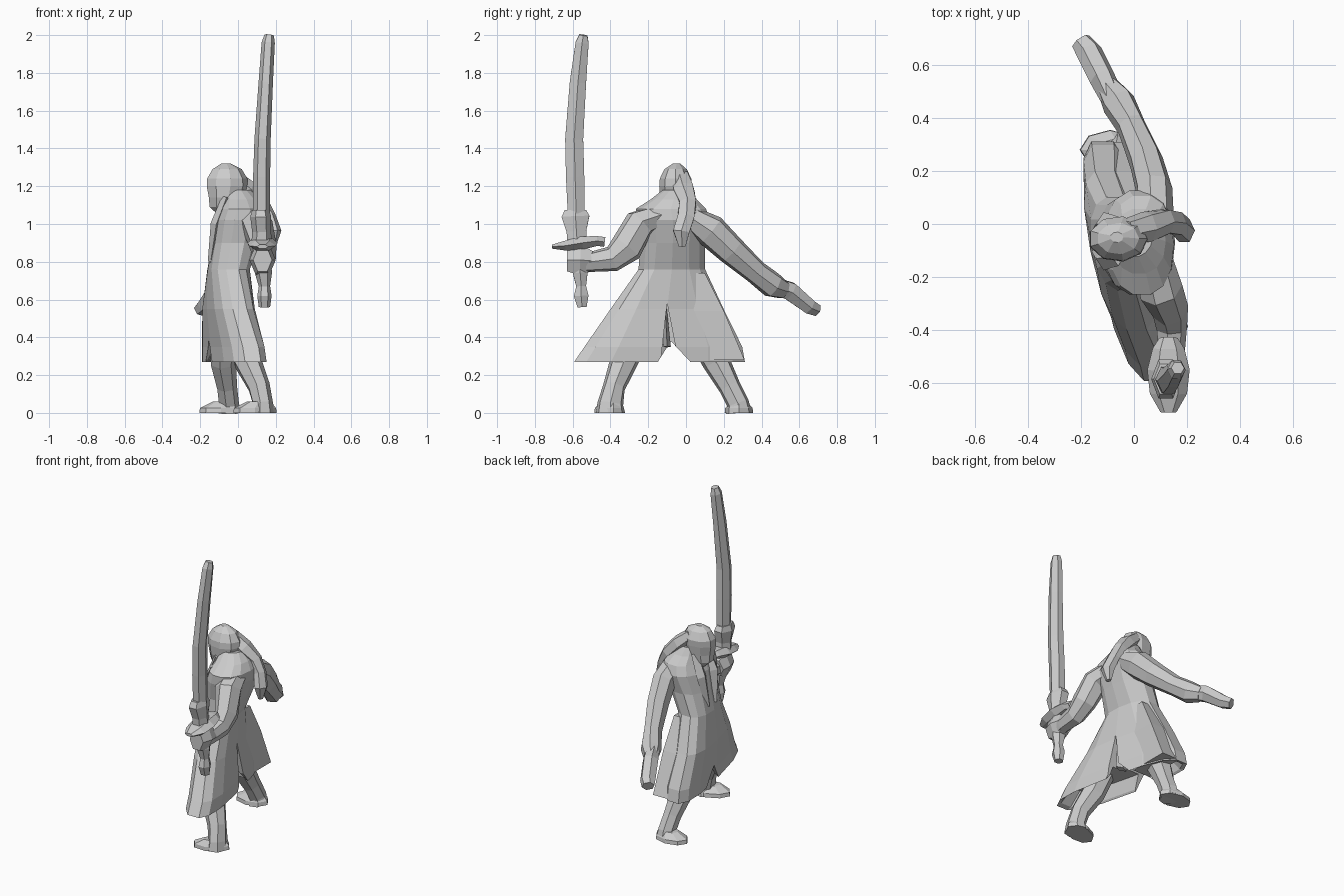
import bpy, bmesh, math
from mathutils import Vector


def skin(name, rings):
    """Flat-shaded loft through rings of points, closed at both ends."""
    bm = bmesh.new()
    rows = [[bm.verts.new(p) for p in ring] for ring in rings]
    n = len(rows[0])
    for a, b in zip(rows, rows[1:]):
        for i in range(n):
            j = (i + 1) % n
            bm.faces.new((a[i], a[j], b[j], b[i]))
    bm.faces.new(rows[0])
    bm.faces.new(rows[-1])
    bmesh.ops.recalc_face_normals(bm, faces=bm.faces)
    me = bpy.data.meshes.new(name)
    bm.to_mesh(me)
    bm.free()
    ob = bpy.data.objects.new(name, me)
    bpy.context.collection.objects.link(ob)
    return ob


def limb(name, pts, n=6, ref=(1, 0, 0)):
    """Tube along (x, y, z, radius along ref, other radius)."""
    P = [Vector(p[:3]) for p in pts]
    ref = Vector(ref)
    rings = []
    for k, p in enumerate(pts):
        d = (P[min(k + 1, len(P) - 1)] - P[max(k - 1, 0)]).normalized()
        u = (ref - d * ref.dot(d)).normalized()
        v = d.cross(u)
        rings.append([P[k] + u * p[3] * math.cos(2 * math.pi * i / n)
                      + v * p[4] * math.sin(2 * math.pi * i / n) for i in range(n)])
    return skin(name, rings)


def stack(name, rows, n=14):
    """Horizontal rings (z, cx, cy, half x, half y, x shear along y, squareness power)."""
    def s(t, power):
        return math.copysign(abs(t) ** power, t) if abs(t) > 1e-6 else 0.0
    rings = []
    for z, cx, cy, hx, hy, k, p in rows:
        ring = []
        for i in range(n):
            a = 2 * math.pi * i / n
            dy = hy * s(math.sin(a), p)
            ring.append((cx + k * dy + hx * s(math.cos(a), p), cy + dy, z))
        rings.append(ring)
    return skin(name, rings)


# Long coat: recessed underside, flared hem, waist, chest and shoulders
coat = stack("coat", [
    (0.36, -0.02, -0.13, 0.085, 0.36, -0.22, 0.7),
    (0.28, -0.02, -0.14, 0.11, 0.43, -0.22, 0.7),
    (0.27, -0.02, -0.14, 0.12, 0.46, -0.22, 0.7),
    (0.35, -0.025, -0.12, 0.12, 0.425, -0.22, 0.7),
    (0.55, -0.05, -0.10, 0.115, 0.305, -0.2, 0.75),
    (0.76, -0.05, -0.075, 0.11, 0.18, -0.12, 0.8),
    (0.90, -0.01, -0.07, 0.125, 0.175, -0.05, 0.85),
    (1.02, 0.02, -0.07, 0.135, 0.20, 0, 0.85),
    (1.08, 0.03, -0.08, 0.12, 0.19, 0, 0.85),
    (1.13, 0.02, -0.065, 0.10, 0.125, 0, 0.9),
    (1.18, 0.0, -0.05, 0.07, 0.075, 0, 1)])

# Split in the coat tail, and an arch in the hem between the legs
for x0, y0, y1, ya, za in ((-0.02, -0.14, -0.03, -0.10, 0.58), (-0.4, -0.18, 0.07, -0.08, 0.38)):
    cut = skin("hem_cutter", [[(x, y0, 0.22), (x, y1, 0.22), (x, ya, za)] for x in (x0, 0.3)])
    mod = coat.modifiers.new("split", 'BOOLEAN')
    mod.object = cut
    mod.operation = 'DIFFERENCE'
    bpy.context.view_layer.objects.active = coat
    bpy.ops.object.modifier_apply(modifier=mod.name)
    bpy.data.objects.remove(cut)
limb("tail_pleat", [(0.0, -0.11, 0.57, 0.04, 0.006), (0.02, -0.10, 0.35, 0.04, 0.02)], 4)

# Right half of the tail swings out backwards
skin("right_tail", [[(x0, y0, z), (x1, y0, z), (x1, y1, z), (x0, y1, z)]
                    for x0, x1, y0, y1, z in ((-0.10, 0.03, 0.03, 0.31, 0.28),
                                              (-0.10, 0.03, 0.0, 0.20, 0.54),
                                              (-0.10, 0.02, -0.02, 0.10, 0.74))])

# Coat front edges and lapels
for name, y in (("left_lapel", -0.13), ("right_lapel", 0.0)):
    limb(name, [(-0.06, -0.065 + (y + 0.065) * 0.9, 1.14, 0.025, 0.035),
                (-0.115, y, 1.0, 0.03, 0.045),
                (-0.145, -0.065 + (y + 0.065) * 0.6, 0.80, 0.015, 0.02)], 4)

# Head with wrapped lower face
stack("head", [
    (1.05, -0.05, -0.05, 0.06, 0.05, 0, 1),
    (1.09, -0.075, -0.055, 0.08, 0.065, 0, 1),
    (1.14, -0.065, -0.06, 0.095, 0.078, 0, 1),
    (1.20, -0.06, -0.058, 0.112, 0.085, 0, 1),
    (1.24, -0.06, -0.055, 0.110, 0.085, 0, 1),
    (1.29, -0.06, -0.055, 0.08, 0.06, 0, 1),
    (1.32, -0.065, -0.05, 0.025, 0.02, 0, 1)], n=9)

# Long hair falling down the back
limb("hair", [(-0.03, -0.03, 1.25, 0.045, 0.05),
              (0.05, -0.01, 1.18, 0.055, 0.06),
              (0.12, 0.01, 1.11, 0.045, 0.05),
              (0.165, 0.0, 1.04, 0.035, 0.05),
              (0.19, -0.025, 0.96, 0.04, 0.05),
              (0.185, -0.02, 0.88, 0.015, 0.02)])

# Sword arm
limb("sword_arm", [(0.07, -0.15, 1.04, 0.08, 0.065),
                   (0.10, -0.245, 1.0, 0.085, 0.085),
                   (0.135, -0.315, 0.875, 0.07, 0.09),
                   (0.14, -0.39, 0.815, 0.06, 0.07),
                   (0.14, -0.50, 0.80, 0.05, 0.055),
                   (0.13, -0.55, 0.80, 0.055, 0.06)], 7)
limb("sword_hand", [(0.13, -0.50, 0.805, 0.06, 0.06),
                    (0.13, -0.56, 0.81, 0.07, 0.095),
                    (0.13, -0.63, 0.81, 0.05, 0.07)])

# Outstretched arm
limb("free_arm", [(0.08, 0.03, 1.03, 0.07, 0.065),
                  (0.075, 0.13, 0.965, 0.07, 0.09),
                  (0.045, 0.24, 0.86, 0.065, 0.08),
                  (-0.01, 0.37, 0.745, 0.055, 0.065),
                  (-0.06, 0.46, 0.675, 0.065, 0.07),
                  (-0.10, 0.52, 0.65, 0.045, 0.05)], 7)
limb("free_hand", [(-0.085, 0.48, 0.67, 0.045, 0.05),
                   (-0.12, 0.55, 0.645, 0.05, 0.055),
                   (-0.17, 0.65, 0.565, 0.05, 0.045),
                   (-0.20, 0.69, 0.545, 0.04, 0.035)])

# Legs and boots, toes toward -x
limb("left_leg", [(0.02, -0.26, 0.42, 0.08, 0.08), (0.05, -0.33, 0.27, 0.075, 0.075),
                  (0.11, -0.38, 0.14, 0.06, 0.06), (0.13, -0.40, 0.05, 0.055, 0.07),
                  (0.13, -0.40, 0.0, 0.065, 0.08)], 7)
limb("right_leg", [(-0.08, 0.08, 0.42, 0.08, 0.08), (-0.08, 0.16, 0.27, 0.07, 0.075),
                   (-0.06, 0.23, 0.14, 0.055, 0.06), (-0.05, 0.275, 0.05, 0.055, 0.06),
                   (-0.05, 0.28, 0.0, 0.06, 0.07)], 7)
for name, x, y, turn in (("left_boot", 0.09, -0.41, -0.025), ("right_boot", -0.09, 0.28, 0.0)):
    sole = []
    for z, g, c in ((0.0, 1.0, 0.0), (0.025, 0.97, 0.0), (0.06, 0.55, 0.02)):
        sole.append([(x + c + g * 0.115 * math.cos(a * math.pi / 4),
                      y - turn * math.cos(a * math.pi / 4)
                      + g * 0.075 * math.sin(a * math.pi / 4), z) for a in range(8)])
    skin(name, sole)

# Sword: curved blade, collar, guard, grip with pommel
limb("blade", [(0.125, -0.58, 1.0, 0.045, 0.05), (0.125, -0.587, 1.25, 0.045, 0.056),
               (0.13, -0.592, 1.45, 0.043, 0.055), (0.147, -0.572, 1.75, 0.038, 0.05),
               (0.16, -0.55, 1.96, 0.035, 0.04), (0.165, -0.543, 2.0, 0.025, 0.025)])
limb("blade_collar", [(0.125, -0.575, 0.88, 0.055, 0.06), (0.125, -0.58, 0.96, 0.05, 0.06),
                      (0.12, -0.585, 1.04, 0.055, 0.085), (0.12, -0.585, 1.075, 0.045, 0.065)])
limb("guard", [(0.13, -0.71, 0.88, 0.03, 0.012), (0.13, -0.64, 0.885, 0.07, 0.03),
               (0.13, -0.55, 0.90, 0.08, 0.04), (0.13, -0.47, 0.91, 0.06, 0.03),
               (0.13, -0.43, 0.905, 0.035, 0.03)])
limb("grip", [(0.13, -0.565, 0.86, 0.04, 0.04), (0.135, -0.56, 0.74, 0.045, 0.045),
              (0.14, -0.555, 0.67, 0.03, 0.03), (0.14, -0.555, 0.62, 0.038, 0.045),
              (0.14, -0.55, 0.56, 0.03, 0.028)])
